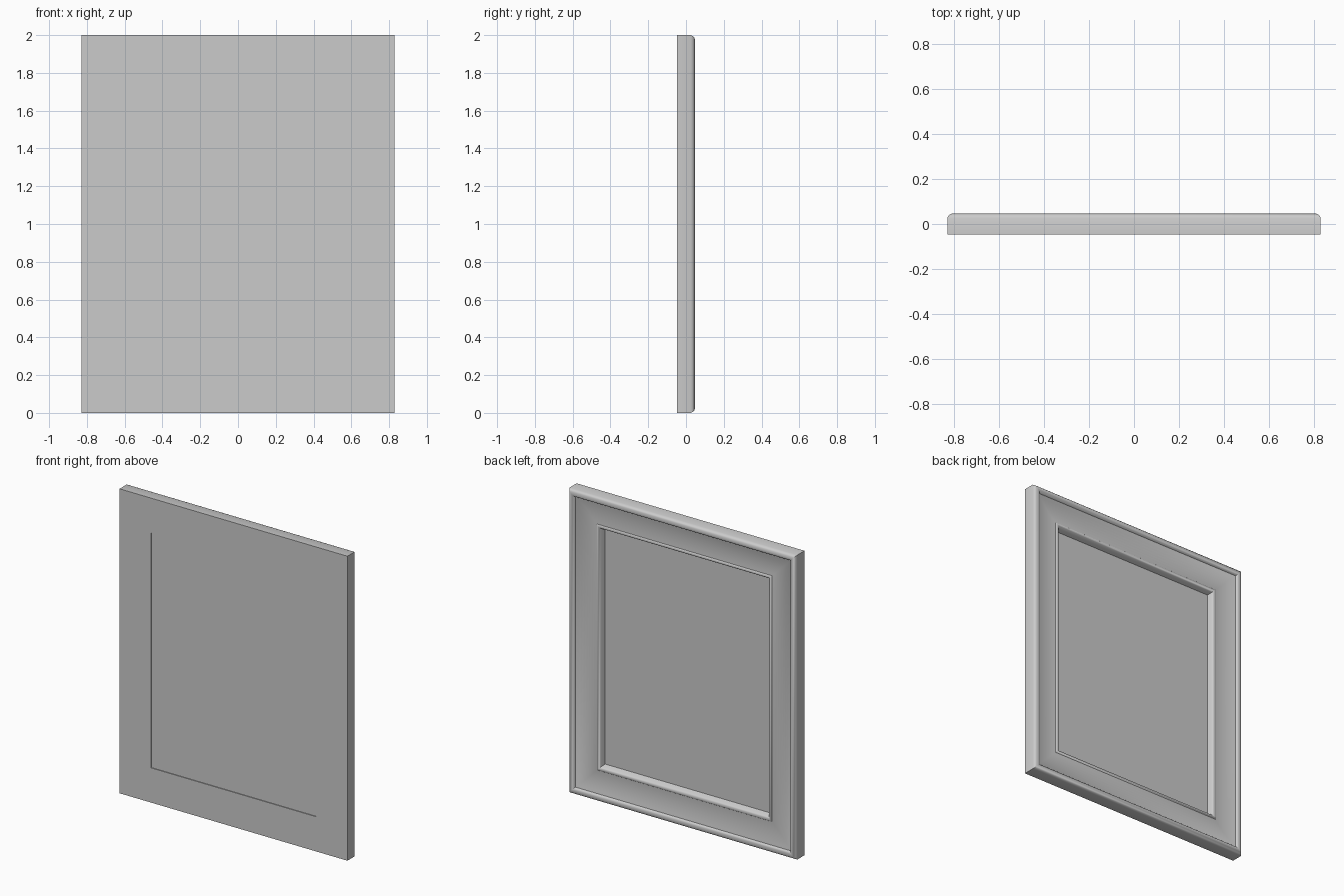
import bpy
import bmesh
from math import radians

cube = bpy.data.objects.get("Cube")
if cube:
    bpy.data.objects.remove(cube, do_unlink=True)

HALF_W, HALF_H, MID_Z = 0.828, 1.0, 1.0

grey = bpy.data.materials.new("light_grey")
grey.use_nodes = True
colour = (0.6, 0.6, 0.6, 1)
grey.diffuse_color = colour
grey.node_tree.nodes["Principled BSDF"].inputs["Base Color"].default_value = colour


def finish(name, bm):
    bmesh.ops.recalc_face_normals(bm, faces=bm.faces[:])
    mesh = bpy.data.meshes.new(name)
    bm.to_mesh(mesh)
    bm.free()
    mesh.materials.append(grey)
    obj = bpy.data.objects.new(name, mesh)
    bpy.context.collection.objects.link(obj)
    return obj


def ring(bm, inset, y):
    """Mitred rectangle, set in from the outer edge."""
    w, h = HALF_W - inset, HALF_H - inset
    return [bm.verts.new((sx * w, y, MID_Z + sz * h))
            for sx, sz in ((-1, -1), (1, -1), (1, 1), (-1, 1))]


# Moulding cross-section: (inset from outer edge, depth)
lip = [(0, -0.047), (0, 0.026), (0.005, 0.036), (0.014, 0.044),
       (0.024, 0.047), (0.034, 0.045), (0.042, 0.039), (0.046, 0.03)]
cove = []
for i in range(1, 9):
    t = i / 8
    cove.append((0.046 + 0.146 * t, 0.03 - 0.052 * t + 0.037 * t * t))
bead = [(0.196, 0.02), (0.203, 0.022), (0.21, 0.019),
        (0.216, 0.011), (0.219, 0), (0.228, -0.012), (0.228, -0.047)]

# Frame: sweep the cross-section around the rectangle
bm = bmesh.new()
rings = [ring(bm, d, y) for d, y in lip + cove + bead]
for a, b in zip(rings, rings[1:] + rings[:1]):
    for i in range(4):
        j = (i + 1) % 4
        bm.faces.new((a[i], a[j], b[j], b[i]))
frame = finish("frame_moulding", bm)

# Panel: thin board held inside the opening
bm = bmesh.new()
front = ring(bm, 0.225, -0.042)
back = ring(bm, 0.225, -0.018)
bm.faces.new(front)
bm.faces.new(back)
for i in range(4):
    j = (i + 1) % 4
    bm.faces.new((front[i], front[j], back[j], back[i]))
finish("backing_panel", bm)

# Smooth moulding with sharp mitres
bpy.ops.object.select_all(action="DESELECT")
frame.select_set(True)
bpy.context.view_layer.objects.active = frame
bpy.ops.object.shade_smooth_by_angle(angle=radians(40))
